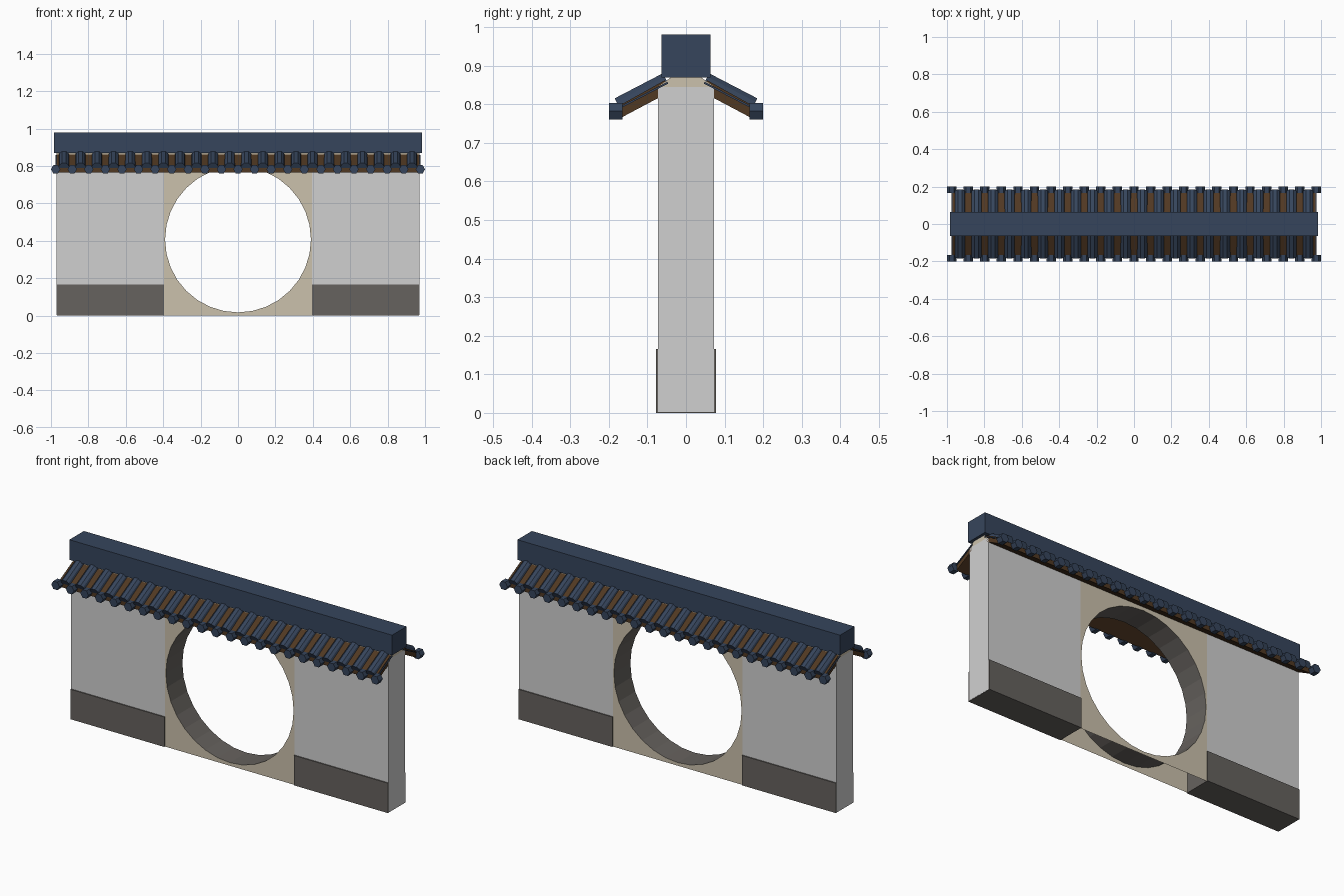
import bpy, bmesh, math
from mathutils import Vector

if "Cube" in bpy.data.objects:
    bpy.data.objects.remove(bpy.data.objects["Cube"])


def mat(name, srgb):
    m = bpy.data.materials.new(name)
    m.diffuse_color = [(c / 255 / 12.92 if c < 10 else ((c / 255 + 0.055) / 1.055) ** 2.4) for c in srgb] + [1]
    m.use_nodes = True
    m.node_tree.nodes["Principled BSDF"].inputs["Base Color"].default_value = m.diffuse_color
    return m


NAVY = mat("slate blue tile", (54, 69, 92))
PLASTER = mat("light grey plaster", (208, 208, 208))
BEIGE = mat("beige render", (203, 193, 172))
STONE = mat("dark stone", (102, 98, 94))
WOOD = mat("brown wood", (80, 56, 34))


def finish(name, bm, *mats, fix=True):
    if fix:
        bmesh.ops.recalc_face_normals(bm, faces=bm.faces[:])
    me = bpy.data.meshes.new(name)
    bm.to_mesh(me)
    bm.free()
    for m in mats:
        me.materials.append(m)
    ob = bpy.data.objects.new(name, me)
    bpy.context.collection.objects.link(ob)
    return ob


def sweep(bm, ring, offset):
    """Closed solid: ring of points extruded along offset."""
    a = [bm.verts.new(p) for p in ring]
    b = [bm.verts.new(Vector(p) + Vector(offset)) for p in ring]
    n = len(a)
    bm.faces.new(a)
    bm.faces.new(b[::-1])
    for i in range(n):
        bm.faces.new((a[i], b[i], b[(i + 1) % n], a[(i + 1) % n]))


def yz_prism(name, pts, x0, x1, m):
    bm = bmesh.new()
    sweep(bm, [(x0, y, z) for y, z in pts], (x1 - x0, 0, 0))
    return finish(name, bm, m)


def box(name, x0, x1, hy, z0, z1, m):
    return yz_prism(name, [(-hy, z0), (hy, z0), (hy, z1), (-hy, z1)], x0, x1, m)


HY, TOP = 0.072, 0.845
HOLE_Z, HOLE_R, HALF = 0.407, 0.39, 0.395

# Side walls and stone plinths
for side, s in (("left", -1), ("right", 1)):
    x0, x1 = sorted((s * HALF, s * 0.97))
    box(side + "_wall", x0, x1, HY, 0.002, TOP, PLASTER)
    x0, x1 = sorted((s * HALF, s * 0.969))
    box(side + "_plinth", x0, x1, 0.078, 0, 0.165, STONE)

# Central panel with round gateway, open underneath
bm = bmesh.new()
N = 32
ring = [(math.cos(2 * math.pi * i / N), math.sin(2 * math.pi * i / N)) for i in range(N)]
loops = []
for y in (-HY, HY):
    inner = [bm.verts.new((HOLE_R * c, y, HOLE_Z + HOLE_R * s)) for c, s in ring]
    outer = []
    for c, s in ring:
        k = max(abs(c), abs(s))
        z = HOLE_Z + s / k * (TOP - HOLE_Z if s > 0 else HOLE_Z)
        outer.append(bm.verts.new((HALF * c / k, y, z)))
    for i in range(N):
        j = (i + 1) % N
        f = (inner[i], outer[i], outer[j], inner[j])
        bm.faces.new(f if y < 0 else f[::-1])
    loops.append(inner)
# Stone lining of the gateway
for i in range(N):
    j = (i + 1) % N
    f = bm.faces.new((loops[0][i], loops[0][j], loops[1][j], loops[1][i]))
    f.material_index = 1
finish("gateway_panel", bm, BEIGE, STONE, fix=False)

# Sloped wall top under the ridge
yz_prism("wall_cap", [(-HY, TOP), (HY, TOP), (0.04, 0.869), (-0.04, 0.869)], -0.97, 0.97, BEIGE)

# Ridge beam
box("ridge", -0.985, 0.985, 0.063, 0.869, 0.98, NAVY)

# Roof slopes
COUNT, SPAN = 22, 0.975
PITCH = 2 * SPAN / COUNT
WAVE = [(0, 0), (0.18, 0), (0.24, 0.6), (0.38, 1), (0.62, 1), (0.76, 0.6), (0.82, 0)]
for side, s in (("front", -1), ("back", 1)):
    # Wooden eave deck
    yz_prism(side + "_eave", [(s * y, z) for y, z in
             ((0.055, 0.862), (0.055, 0.825), (0.168, 0.765), (0.168, 0.799))], -0.97, 0.97, WOOD)
    # Corrugated tiles
    slope = Vector((0, s * 0.125, -0.065))
    normal = Vector((0, s * 0.065, 0.125)).normalized()
    start = Vector((0, s * 0.06, 0.88)) - normal * 0.025
    pts = [(-SPAN + (i + u) * PITCH, h * 0.025) for i in range(COUNT) for u, h in WAVE]
    pts += [(SPAN, 0), (SPAN, -0.005), (-SPAN, -0.005)]
    bm = bmesh.new()
    sweep(bm, [start + Vector((x, 0, 0)) + normal * h for x, h in pts], slope)
    finish(side + "_tiles", bm, NAVY)
    # Hexagonal eave caps
    bm = bmesh.new()
    for i in range(COUNT + 1):
        x = -SPAN + i * PITCH
        sweep(bm, [(x + 0.025 * math.cos(k * math.pi / 3), s * 0.165,
                    0.782 + 0.025 * math.sin(k * math.pi / 3)) for k in range(6)], (0, s * 0.035, 0))
    finish(side + "_eave_caps", bm, NAVY)
